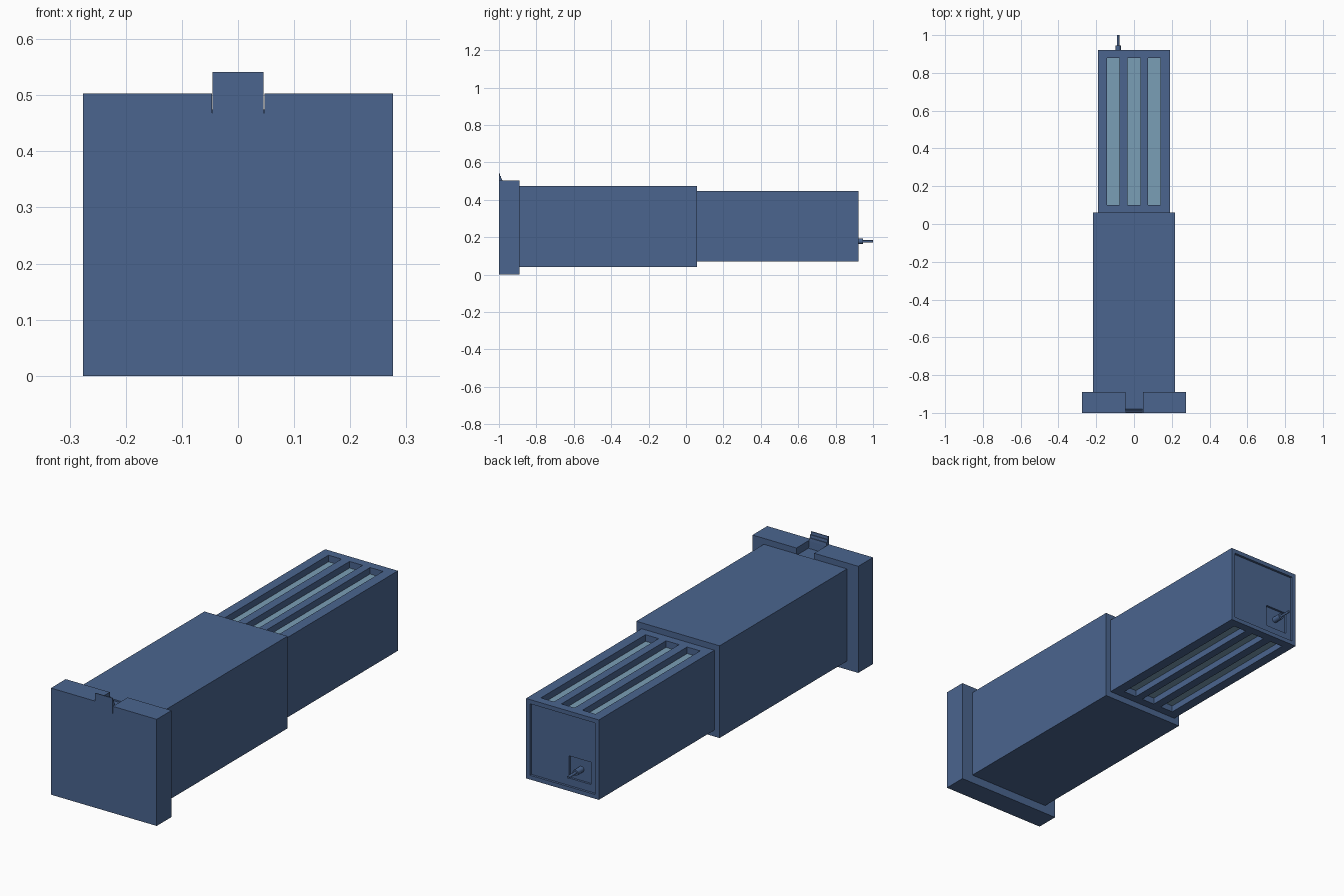
import bpy, bmesh, math

if "Cube" in bpy.data.objects:
    bpy.data.objects.remove(bpy.data.objects["Cube"])


def material(name, rgb):
    m = bpy.data.materials.new(name)
    m.diffuse_color = (*rgb, 1)
    m.use_nodes = True
    m.node_tree.nodes["Principled BSDF"].inputs["Base Color"].default_value = m.diffuse_color
    return m


BLUE = material("slate blue", (0.069, 0.130, 0.275))
PALE = material("pale blue", (0.195, 0.342, 0.467))


def finish(name, bm, mat):
    bmesh.ops.recalc_face_normals(bm, faces=bm.faces)
    me = bpy.data.meshes.new(name)
    bm.to_mesh(me)
    bm.free()
    me.materials.append(mat)
    ob = bpy.data.objects.new(name, me)
    bpy.context.collection.objects.link(ob)
    return ob


def box(name, x, y, z, mat=BLUE):
    bm = bmesh.new()
    bmesh.ops.create_cube(bm, size=1)
    for v in bm.verts:
        v.co = [(a + b) / 2 + c * (b - a) for (a, b), c in zip((x, y, z), v.co)]
    return finish(name, bm, mat)


def prism(name, profile, x0, x1, mat=BLUE):
    """Extrude a (y, z) profile along x."""
    bm = bmesh.new()
    f = bm.faces.new([bm.verts.new((x0, y, z)) for y, z in profile])
    ext = bmesh.ops.extrude_face_region(bm, geom=[f])["geom"]
    bmesh.ops.translate(bm, vec=(x1 - x0, 0, 0),
                        verts=[v for v in ext if isinstance(v, bmesh.types.BMVert)])
    return finish(name, bm, mat)


def rod(name, r, y0, y1, x, z, sides):
    bpy.ops.mesh.primitive_cylinder_add(vertices=sides, radius=r, depth=y1 - y0,
                                        location=(x, (y0 + y1) / 2, z),
                                        rotation=(math.pi / 2, 0, 0))
    ob = bpy.context.object
    ob.name = name
    ob.data.materials.append(BLUE)
    bpy.ops.object.shade_smooth_by_angle()


def cut(ob, x, y, z):
    c = box("cutter", x, y, z)
    c.hide_render = True
    m = ob.modifiers.new("cut", "BOOLEAN")
    m.operation, m.solver, m.object = "DIFFERENCE", "EXACT", c
    bpy.context.view_layer.objects.active = ob
    bpy.ops.object.modifier_apply(modifier=m.name)
    bpy.data.objects.remove(c)


# Front plate with a notch at the top
plate = box("front_plate", (-.276, .276), (-1, -.89), (0, .503))
cut(plate, (-.046, .047), (-1.1, -.8), (.468, .6))

# Ridged latch tab standing in the notch
prism("latch_tab", [(-1, .46), (-1, .541), (-.996, .541), (-.994, .528), (-.99, .528),
                    (-.988, .515), (-.984, .515), (-.982, .502), (-.978, .46)], -.045, .045)

# Main sleeve
box("main_sleeve", (-.217, .217), (-.89, .06), (.04, .475))

# Rear housing with slots above and below, pale strips at the slot floors
housing = box("rear_housing", (-.19, .19), (.05, .921), (.07, .447))
DEPTH = .035
for cx in (-.11, 0, .107):
    xs, ys = (cx - .034, cx + .034), (.10, .88)
    cut(housing, xs, ys, (.447 - DEPTH, .6))
    cut(housing, xs, ys, (-.1, .07 + DEPTH))
    box("slot_strip_top", xs, ys, (.445 - DEPTH, .451 - DEPTH), PALE)
    box("slot_strip_bottom", xs, ys, (.066 + DEPTH, .072 + DEPTH), PALE)

# Recessed back panel and recessed socket
cut(housing, (-.17, .17), (.91, 1.1), (.09, .427))
cut(housing, (-.142, -.027), (.90, 1.1), (.125, .23))

# Pin with collar
rod("pin_collar", .014, .895, .945, -.084, .178, 16)
rod("pin", .006, .94, 1, -.084, .178, 12)
